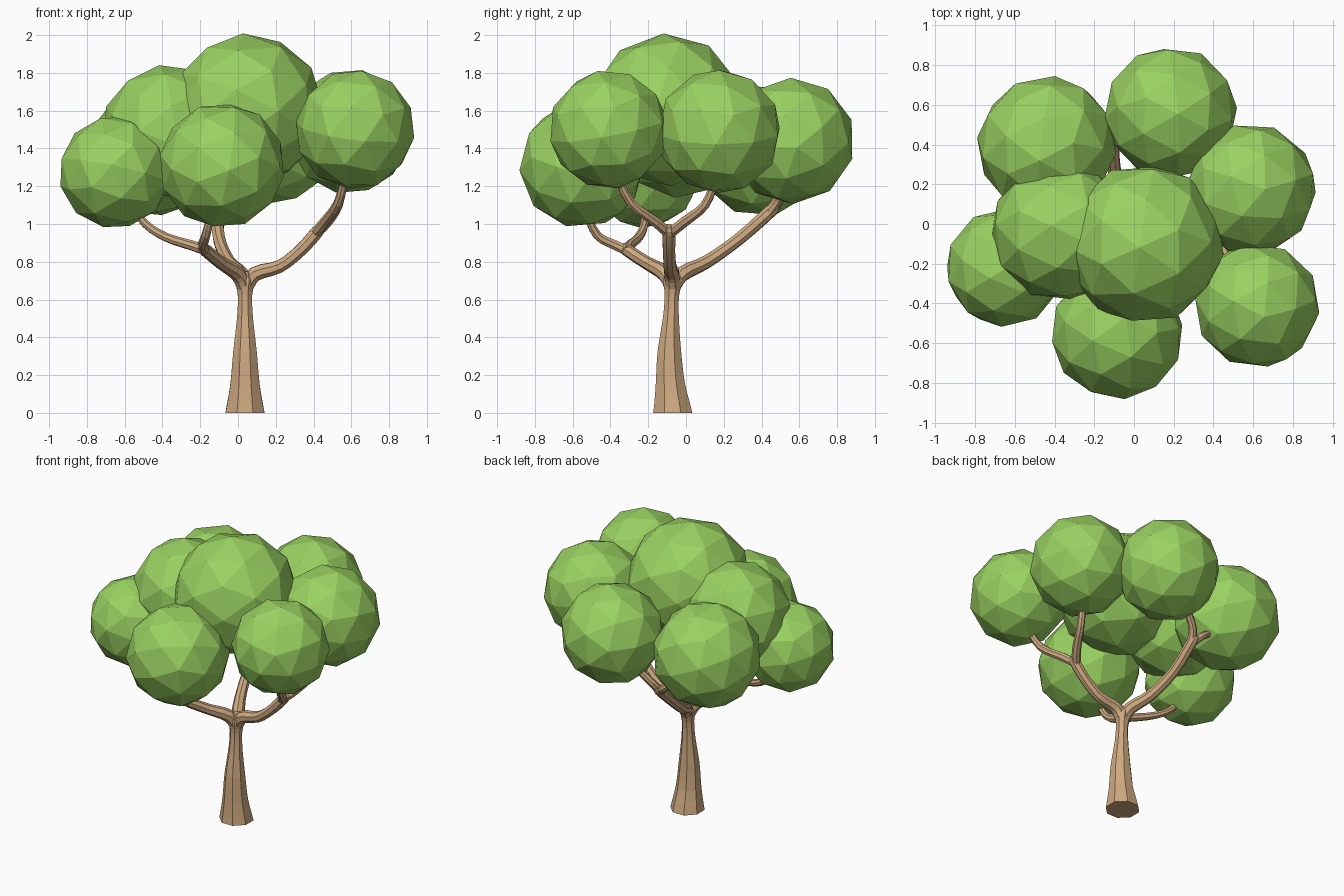
import bpy, bmesh, math, random
from mathutils import Vector, Euler

random.seed(4)


def material(name, color):
    m = bpy.data.materials.new(name)
    m.diffuse_color = (*color, 1)
    return m


leaf = material("leaf_green", (0.32, 0.64, 0.12))
bark = material("bark_brown", (0.62, 0.40, 0.22))


def finish(name, bm, mat):
    bmesh.ops.recalc_face_normals(bm, faces=bm.faces[:])
    me = bpy.data.meshes.new(name)
    bm.to_mesh(me)
    bm.free()
    me.materials.append(mat)
    ob = bpy.data.objects.new(name, me)
    bpy.context.collection.objects.link(ob)
    return ob


def smooth_path(pts, steps=3):
    # Catmull-Rom through (x, y, z, radius) points
    p = [Vector(q) for q in pts]
    p = [2 * p[0] - p[1]] + p + [2 * p[-1] - p[-2]]
    out = []
    for i in range(1, len(p) - 2):
        a, b, c, d = p[i - 1:i + 3]
        for s in range(steps):
            t = s / steps
            out.append(0.5 * (2 * b + (c - a) * t + (2 * a - 5 * b + 4 * c - d) * t * t
                              + (3 * b - a - 3 * c + d) * t ** 3))
    return out + [p[-2]]


def tube(name, pts, sides=8):
    path = smooth_path(pts)
    pos = [q.to_3d() for q in path]
    bm = bmesh.new()
    rings = []
    side = Vector((1, 0, 0))
    for i, q in enumerate(path):
        tan = (pos[min(i + 1, len(pos) - 1)] - pos[max(i - 1, 0)]).normalized()
        if i == 0 and q[2] < 0.01:
            tan = Vector((0, 0, 1))      # flat foot on the ground
        side = (side - tan * side.dot(tan)).normalized()
        up = tan.cross(side)
        ring = []
        for k in range(sides):
            a = math.tau * (k + 0.5) / sides
            ring.append(bm.verts.new(pos[i] + (side * math.cos(a) + up * math.sin(a)) * q[3]))
        rings.append(ring)
    for r0, r1 in zip(rings, rings[1:]):
        for k in range(sides):
            n = (k + 1) % sides
            bm.faces.new((r0[k], r0[n], r1[n], r1[k]))
    bm.faces.new(rings[0][::-1])
    bm.faces.new(rings[-1])
    return finish(name, bm, bark)


# Trunk, flared at the foot
tube("trunk", [(0.037, -0.07, 0.0, 0.112), (0.037, -0.083, 0.15, 0.084),
               (0.037, -0.088, 0.32, 0.068), (0.037, -0.08, 0.5, 0.046),
               (0.037, -0.075, 0.62, 0.041), (0.037, -0.07, 0.70, 0.055),
               (0.037, -0.07, 0.75, 0.035)])

# Main limbs, each curving out of the trunk top to its own fork
fork = (0.037, -0.073, 0.65, 0.038)
tube("right_limb", [fork, (0.09, -0.075, 0.735, 0.042), (0.22, -0.085, 0.775, 0.036),
                    (0.33, -0.09, 0.86, 0.035), (0.42, -0.09, 0.96, 0.036),
                    (0.44, -0.09, 0.99, 0.022)])
tube("back_limb", [fork, (0.015, -0.02, 0.735, 0.042), (-0.05, 0.11, 0.80, 0.036),
                   (-0.10, 0.28, 0.92, 0.034), (-0.11, 0.45, 1.07, 0.035),
                   (-0.11, 0.48, 1.10, 0.022)])
tube("left_limb", [fork, (0.0, -0.11, 0.735, 0.042), (-0.09, -0.21, 0.795, 0.035),
                   (-0.17, -0.31, 0.86, 0.033), (-0.19, -0.34, 0.88, 0.022)])

# Twigs from the forks into the leaf clumps
twigs = {
    "right_front_twig": [(0.40, -0.08, 0.94, 0.030), (0.46, -0.16, 1.01, 0.029),
                         (0.53, -0.29, 1.11, 0.025), (0.57, -0.37, 1.26, 0.021)],
    "right_back_twig": [(0.40, -0.10, 0.94, 0.030), (0.47, -0.01, 1.01, 0.029),
                        (0.53, 0.10, 1.10, 0.025), (0.56, 0.16, 1.24, 0.021)],
    "back_right_twig": [(-0.11, 0.43, 1.05, 0.030), (-0.08, 0.49, 1.13, 0.027),
                        (0.0, 0.53, 1.22, 0.024), (0.08, 0.55, 1.32, 0.020)],
    "back_left_twig": [(-0.10, 0.43, 1.05, 0.030), (-0.16, 0.48, 1.11, 0.026),
                       (-0.23, 0.47, 1.16, 0.023), (-0.30, 0.45, 1.22, 0.020)],
    "left_twig": [(-0.15, -0.31, 0.855, 0.029), (-0.24, -0.30, 0.885, 0.027),
                  (-0.38, -0.25, 0.93, 0.024), (-0.49, -0.22, 1.0, 0.022),
                  (-0.57, -0.22, 1.11, 0.019)],
    "front_twig": [(-0.17, -0.29, 0.85, 0.029), (-0.185, -0.38, 0.89, 0.027),
                   (-0.17, -0.47, 0.94, 0.024), (-0.14, -0.53, 1.06, 0.020)],
}
for name, pts in twigs.items():
    tube(name, pts)

# Leaf clumps: faceted balls (x, y, z, radius)
clumps = {
    "top_leaves": (0.05, -0.10, 1.605, 0.405),
    "upper_left_leaves": (-0.37, -0.035, 1.49, 0.355),
    "left_leaves": (-0.65, -0.22, 1.275, 0.30),
    "front_leaves": (-0.085, -0.55, 1.31, 0.335),
    "right_front_leaves": (0.62, -0.41, 1.50, 0.318),
    "right_back_leaves": (0.59, 0.175, 1.49, 0.332),
    "back_leaves": (0.185, 0.56, 1.44, 0.336),
    "back_left_leaves": (-0.44, 0.395, 1.39, 0.353),
}
for name, (x, y, z, r) in clumps.items():
    bm = bmesh.new()
    bmesh.ops.create_icosphere(bm, subdivisions=2, radius=r)
    turn = Euler([random.uniform(0, math.tau) for _ in range(3)]).to_matrix()
    bmesh.ops.rotate(bm, verts=bm.verts, matrix=turn)
    bmesh.ops.translate(bm, verts=bm.verts, vec=(x, y, z))
    finish(name, bm, leaf)
